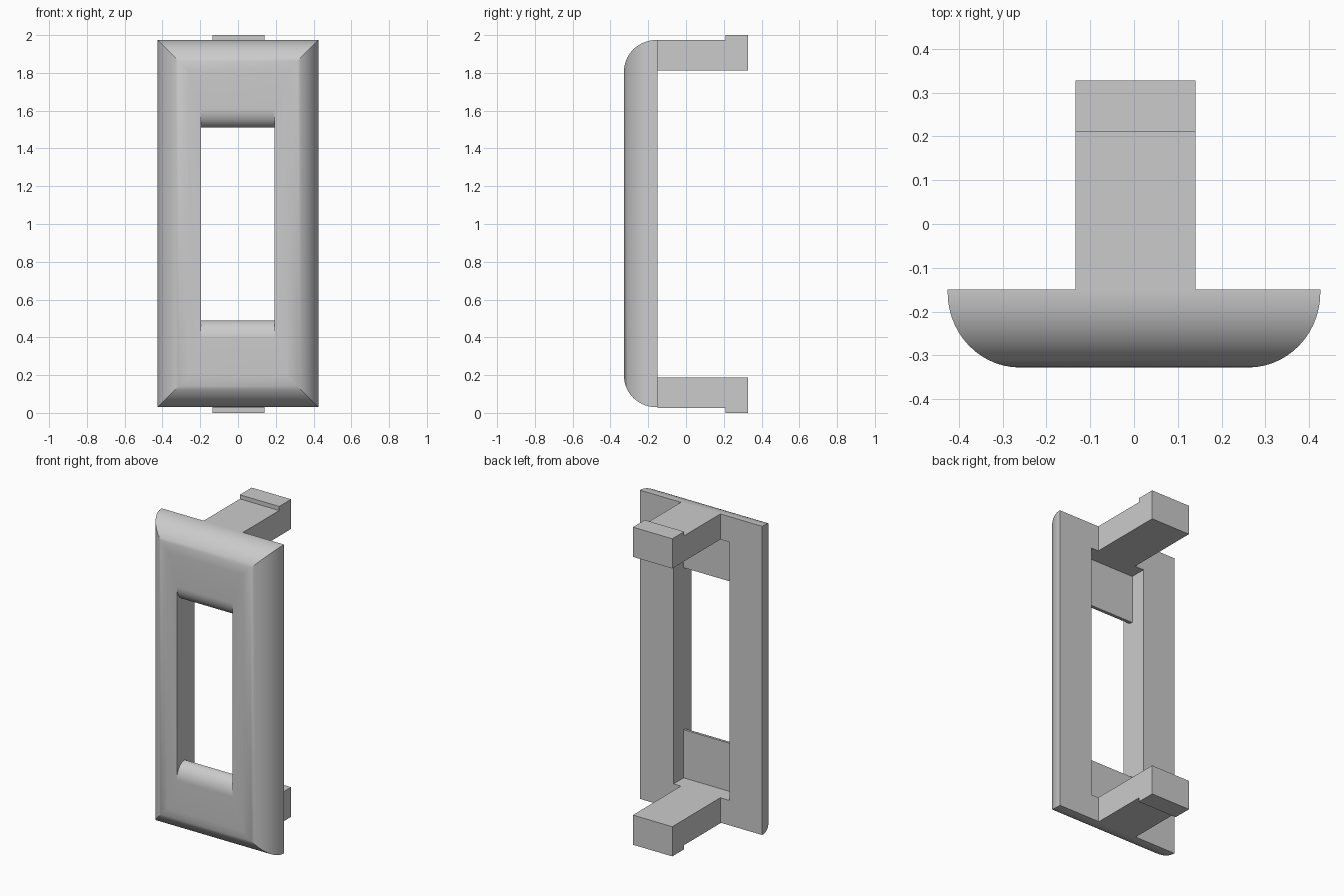
import bpy, bmesh
from math import sin, cos, pi

cube = bpy.data.objects.get("Cube")
if cube:
    bpy.data.objects.remove(cube, do_unlink=True)

FRONT, BACK = -0.328, -0.15
HALF_W, Z_LOW, Z_HIGH = 0.426, 0.03, 1.974
STEPS = 14

grey = bpy.data.materials.new("light_grey")
grey.use_nodes = True
colour = (0.6, 0.6, 0.6, 1)
grey.diffuse_color = colour
grey.node_tree.nodes["Principled BSDF"].inputs["Base Color"].default_value = colour


def finish(name, bm):
    bmesh.ops.recalc_face_normals(bm, faces=bm.faces)
    mesh = bpy.data.meshes.new(name)
    bm.to_mesh(mesh)
    bm.free()
    mesh.materials.append(grey)
    obj = bpy.data.objects.new(name, mesh)
    bpy.context.collection.objects.link(obj)
    return obj


def loft(name, rings):
    """Skin closed rings of equal length and cap both ends."""
    bm = bmesh.new()
    loops = [[bm.verts.new(p) for p in ring] for ring in rings]
    for a, b in zip(loops, loops[1:]):
        for i in range(len(a)):
            j = (i + 1) % len(a)
            bm.faces.new((a[i], a[j], b[j], b[i]))
    bm.faces.new(loops[0])
    bm.faces.new(loops[-1])
    return finish(name, bm)


def extrude_x(name, profile, x0, x1):
    return loft(name, [[(x, y, z) for y, z in profile] for x in (x0, x1)])


def flip(points):
    return [(y, 2 - z) for y, z in reversed(points)]


# Face plate: rectangle with rounded, mitred outer edges
def rectangle(y, dx, dz):
    w, lo, hi = HALF_W - dx, Z_LOW + dz, Z_HIGH - dz
    return [(-w, y, lo), (w, y, lo), (w, y, hi), (-w, y, hi)]


RX, RY = 0.165, 0.172
rings = [rectangle(BACK, 0, 0)]
for i in range(STEPS + 1):
    t = pi / 2 * i / STEPS
    inset = RX * (1 - cos(t))
    rings.append(rectangle(FRONT + RY * (1 - sin(t)), inset, inset))
plate = loft("face_plate", rings)

# Window cutter: wide at the back, narrowed in front by two rounded lips
LIP_BACK, LIP_Z, LIP_R = -0.25, 1.51, 0.1
upper = [(0, 1.813), (LIP_BACK, 1.813)]
for i in range(STEPS + 1):
    t = pi / 2 * i / STEPS
    upper.append((LIP_BACK + (FRONT - LIP_BACK) * sin(t),
                  LIP_Z + LIP_R * (1 - cos(t))))
upper.append((-0.5, LIP_Z + LIP_R))
cutter = extrude_x("window_cutter", upper + flip(upper), -0.197, 0.192)
cutter.hide_render = True

cut = plate.modifiers.new("window", 'BOOLEAN')
cut.object = cutter
cut.solver = 'EXACT'
bpy.context.view_layer.objects.active = plate
plate.select_set(True)
bpy.ops.object.modifier_apply(modifier=cut.name)
bpy.data.objects.remove(cutter, do_unlink=True)

# Smooth the rounded edges, keep mitres and window edges sharp
bpy.ops.object.select_all(action='DESELECT')
plate.select_set(True)
bpy.context.view_layer.objects.active = plate
bpy.ops.object.shade_smooth_by_angle(angle=pi / 6)

# Clip arms with hooked ends
arm = [(BACK, 1.813), (0.328, 1.813), (0.328, 2.0),
       (0.21, 2.0), (0.21, Z_HIGH), (BACK, Z_HIGH)]
extrude_x("upper_clip_arm", arm, -0.134, 0.14)
extrude_x("lower_clip_arm", flip(arm), -0.134, 0.14)
